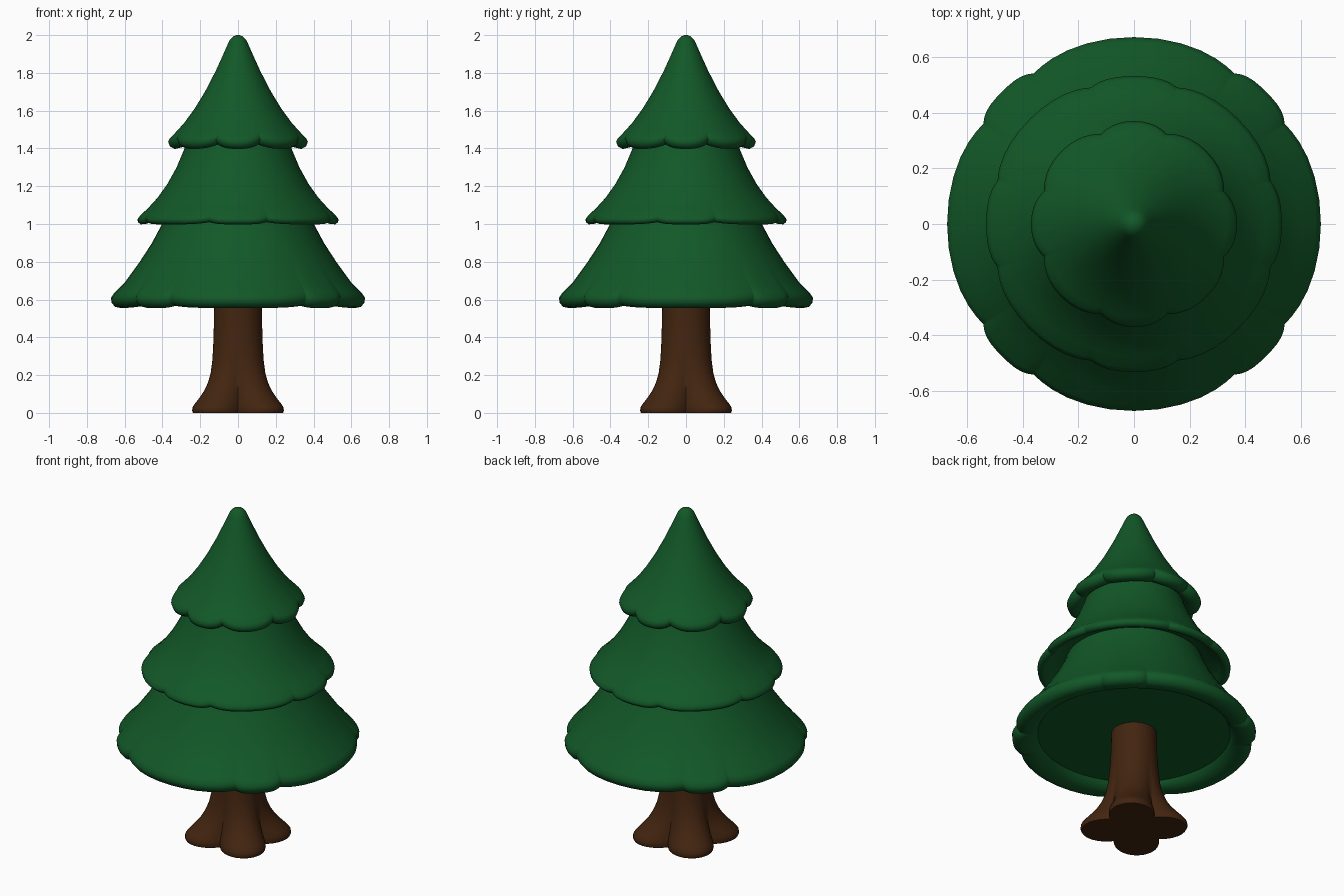
import bpy
import math

if "Cube" in bpy.data.objects:
    bpy.data.objects.remove(bpy.data.objects["Cube"])


def material(name, rgb):
    m = bpy.data.materials.new(name)
    m.diffuse_color = (*rgb, 1.0)
    m.use_nodes = True
    m.node_tree.nodes["Principled BSDF"].inputs["Base Color"].default_value = m.diffuse_color
    return m


GREEN = material("pine green", (0.006, 0.098, 0.021))
BROWN = material("bark brown", (0.055, 0.018, 0.005))


def loft(name, rings, mat, sharp=50):
    """Skin a list of equal-length rings, capping both ends."""
    n = len(rings[0])
    verts = [p for ring in rings for p in ring]
    faces = [(i * n + j, i * n + (j + 1) % n, (i + 1) * n + (j + 1) % n, (i + 1) * n + j)
             for i in range(len(rings) - 1) for j in range(n)]
    last = (len(rings) - 1) * n
    faces += [tuple(reversed(range(n))), tuple(range(last, last + n))]
    mesh = bpy.data.meshes.new(name)
    mesh.from_pydata(verts, [], faces)
    mesh.materials.append(mat)
    mesh.shade_smooth()
    mesh.set_sharp_from_angle(angle=math.radians(sharp))
    obj = bpy.data.objects.new(name, mesh)
    bpy.context.collection.objects.link(obj)
    return obj


def scallops(notch_deg, power, steps=14):
    """(angle, notch depth 0..1) around eight lobes: four on the axes, four diagonal."""
    out = []
    for q in range(4):
        for mid, half in ((90 * q, notch_deg), (90 * q + 45, 45 - notch_deg)):
            for k in range(steps):
                t = -math.cos(math.pi * k / steps)
                out.append((math.radians(mid + half * t), abs(t) ** power))
    return out


def tier(name, profile, notch_deg, power, dr, dz):
    """Profile points, bottom to top: radius, height, scallop weight."""
    around = scallops(notch_deg, power)
    rings = []
    for r, z, w in profile:
        ring = []
        for a, n in around:
            rr = r - dr * n * w
            ring.append((rr * math.cos(a), rr * math.sin(a), z + dz * n * w))
        rings.append(ring)
    return loft(name, rings, GREEN)


# Bottom tier of branches with a thick rolled rim
tier("bottom_branches", [
    (0.05, 0.61, 0), (0.53, 0.605, 0), (0.545, 0.585, 0.3), (0.575, 0.565, 0.7),
    (0.62, 0.555, 1), (0.652, 0.562, 1), (0.67, 0.585, 1), (0.672, 0.61, 1),
    (0.655, 0.635, 0.9), (0.60, 0.69, 0.3), (0.52, 0.80, 0), (0.455, 0.90, 0),
    (0.402, 1.0, 0), (0.37, 1.08, 0)], 33.7, 4, 0.022, 0.012)

# Middle tier with a thin rim
tier("middle_branches", [
    (0.30, 1.08, 0), (0.42, 1.06, 0), (0.47, 1.025, 0.4), (0.495, 1.0, 0.9),
    (0.515, 0.998, 1), (0.53, 1.01, 1), (0.532, 1.025, 1), (0.518, 1.045, 0.9),
    (0.475, 1.085, 0.3), (0.425, 1.14, 0), (0.375, 1.21, 0), (0.325, 1.30, 0),
    (0.283, 1.40, 0), (0.265, 1.46, 0)], 17.5, 4, 0.018, 0.012)

# Top tier with a rounded tip
tier("top_branches", [
    (0.20, 1.45, 0), (0.27, 1.43, 0.3), (0.30, 1.405, 0.8), (0.335, 1.397, 1),
    (0.36, 1.41, 1), (0.37, 1.435, 1), (0.36, 1.455, 1), (0.335, 1.48, 0.6),
    (0.285, 1.535, 0.15), (0.23, 1.61, 0), (0.175, 1.70, 0), (0.118, 1.81, 0),
    (0.075, 1.905, 0), (0.053, 1.955, 0), (0.042, 1.977, 0), (0.027, 1.992, 0),
    (0.012, 1.999, 0), (0.003, 2.0, 0)], 20, 2.5, 0.026, 0.024)

# Trunk flaring into four diagonal roots: height, valley radius, root length
trunk = [(0, 0.172, 0.118), (0.012, 0.175, 0.121), (0.03, 0.174, 0.119),
         (0.05, 0.168, 0.108), (0.08, 0.158, 0.088), (0.12, 0.149, 0.061),
         (0.16, 0.143, 0.041), (0.21, 0.138, 0.024), (0.28, 0.134, 0.011),
         (0.38, 0.130, 0.004), (0.50, 0.127, 0), (0.64, 0.124, 0)]
N = 64
loft("trunk", [[((v + a * abs(math.sin(2 * t))) * math.cos(t),
                 (v + a * abs(math.sin(2 * t))) * math.sin(t), z)
                for t in (2 * math.pi * k / N for k in range(N))]
               for z, v, a in trunk], BROWN)
